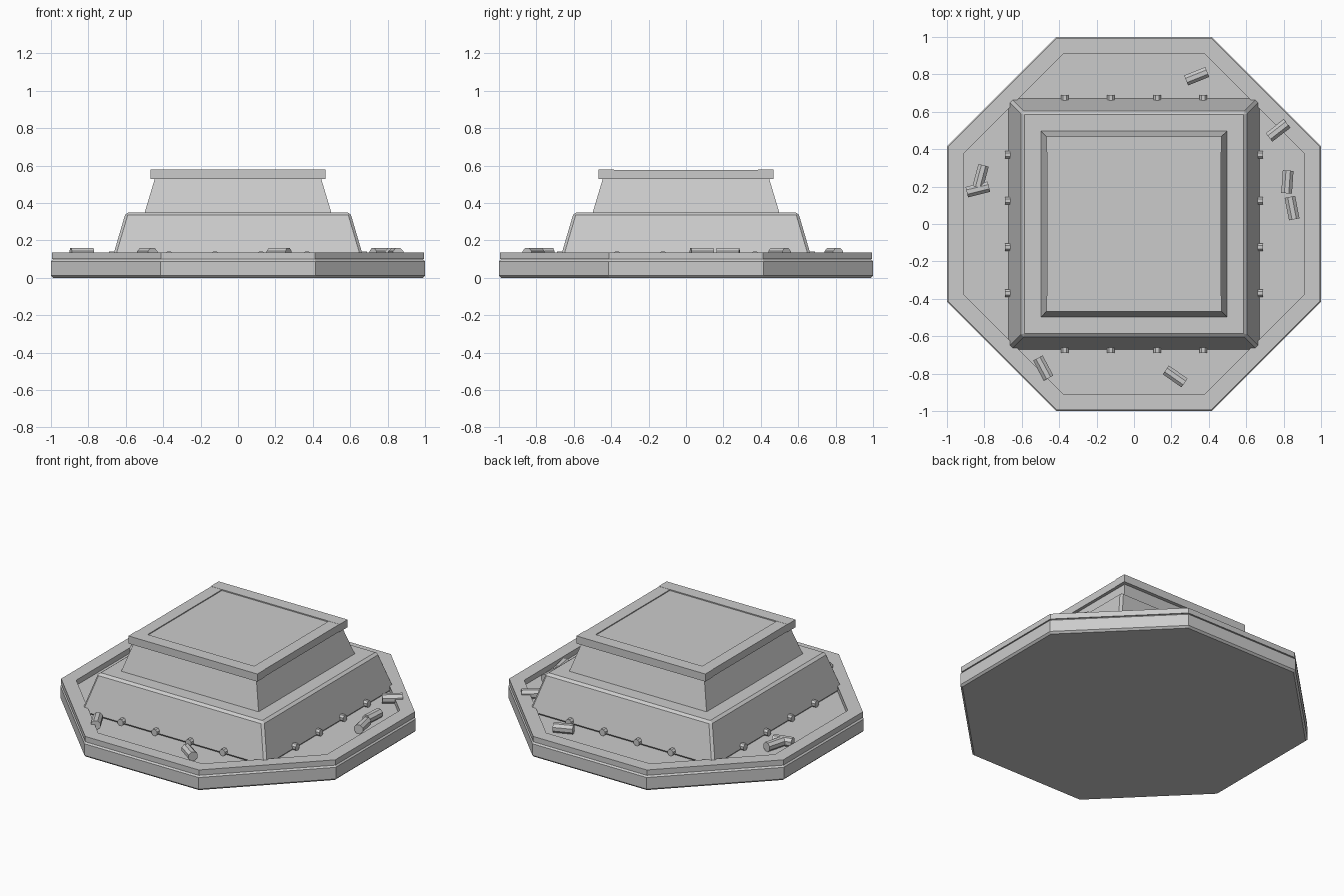
import bpy, bmesh, math
from mathutils import Matrix

if "Cube" in bpy.data.objects:
    bpy.data.objects.remove(bpy.data.objects["Cube"])


def finish(name, bm, bevel=0.0):
    bmesh.ops.recalc_face_normals(bm, faces=bm.faces)
    me = bpy.data.meshes.new(name)
    bm.to_mesh(me)
    bm.free()
    ob = bpy.data.objects.new(name, me)
    bpy.context.collection.objects.link(ob)
    if bevel:
        m = ob.modifiers.new("bevel", 'BEVEL')
        m.width = bevel
        m.segments = 1
        m.limit_method = 'ANGLE'
    return ob


def ngon(bm, n, apothem, z):
    r = apothem / math.cos(math.pi / n)
    return [bm.verts.new((r * math.cos((2 * i + 1) * math.pi / n),
                          r * math.sin((2 * i + 1) * math.pi / n), z)) for i in range(n)]


def stack(name, n, rings, closed=False, bevel=0.0):
    """Loft n-sided rings given as (apothem, z); closed makes a hollow ring."""
    bm = bmesh.new()
    loops = [ngon(bm, n, a, z) for a, z in rings]
    pairs = list(zip(loops, loops[1:]))
    if closed:
        pairs.append((loops[-1], loops[0]))
    else:
        bm.faces.new(loops[0])
        bm.faces.new(loops[-1])
    for a, b in pairs:
        for i in range(n):
            j = (i + 1) % n
            bm.faces.new((a[i], a[j], b[j], b[i]))
    return finish(name, bm, bevel)


def box(name, size, loc, bevel=0.0):
    bm = bmesh.new()
    bmesh.ops.create_cube(bm, size=1, matrix=Matrix.Translation(loc) @ Matrix.Diagonal((*size, 1)))
    return finish(name, bm, bevel)


def rod(name, radius, length, loc, angle, sides, bevel=0.0):
    """Cylinder lying flat, its axis turned by angle in the xy plane."""
    bm = bmesh.new()
    mat = (Matrix.Translation(loc) @ Matrix.Rotation(math.radians(angle), 4, 'Z')
           @ Matrix.Rotation(math.pi / 2, 4, 'Y') @ Matrix.Rotation(math.pi / sides, 4, 'Z'))
    bmesh.ops.create_cone(bm, cap_ends=True, segments=sides, radius1=radius, radius2=radius,
                          depth=length, matrix=mat)
    return finish(name, bm, bevel)


# Octagonal base slab and raised rim
stack("base_slab", 8, [(0.988, 0), (1.0, 0.012), (1.0, 0.088), (0.988, 0.1)])
stack("base_rim", 8, [(0.995, 0.1), (0.995, 0.135), (0.91, 0.135), (0.91, 0.1)], closed=True)

# Two sloped tiers
stack("lower_tier", 4, [(0.674, 0.098), (0.6, 0.35)], bevel=0.014)
stack("upper_tier", 4, [(0.5, 0.345), (0.443, 0.535)])

# Top panel with its frame of four bars
box("top_panel", (0.8, 0.8, 0.04), (0, 0, 0.551))
for s, ns in ((-1, "front"), (1, "back")):
    box(f"frame_bar_{ns}", (0.936, 0.082, 0.05), (0, s * 0.427, 0.553))
for s, ns in ((-1, "left"), (1, "right")):
    box(f"frame_bar_{ns}", (0.078, 0.772, 0.048), (s * 0.426, 0, 0.553))

# Rivets along the foot of the lower tier
for side in range(4):
    a = side * math.pi / 2
    for k in (-0.37, -0.124, 0.124, 0.37):
        x = 0.676 * math.cos(a) - k * math.sin(a)
        y = 0.676 * math.sin(a) + k * math.cos(a)
        rod("rivet", 0.022, 0.03, (x, y, 0.121), math.degrees(a), 8)

# Loose rods scattered on the ledge: x, y, angle
for x, y, ang in ((0.335, 0.79, 22), (0.77, 0.5, 38), (0.82, 0.225, 86), (0.845, 0.085, 101),
                  (-0.82, 0.255, 75), (-0.835, 0.185, 14), (-0.485, -0.77, 118), (0.22, -0.815, -35)):
    rod("loose_rod", 0.031, 0.122, (x, y, 0.131), ang, 8)
